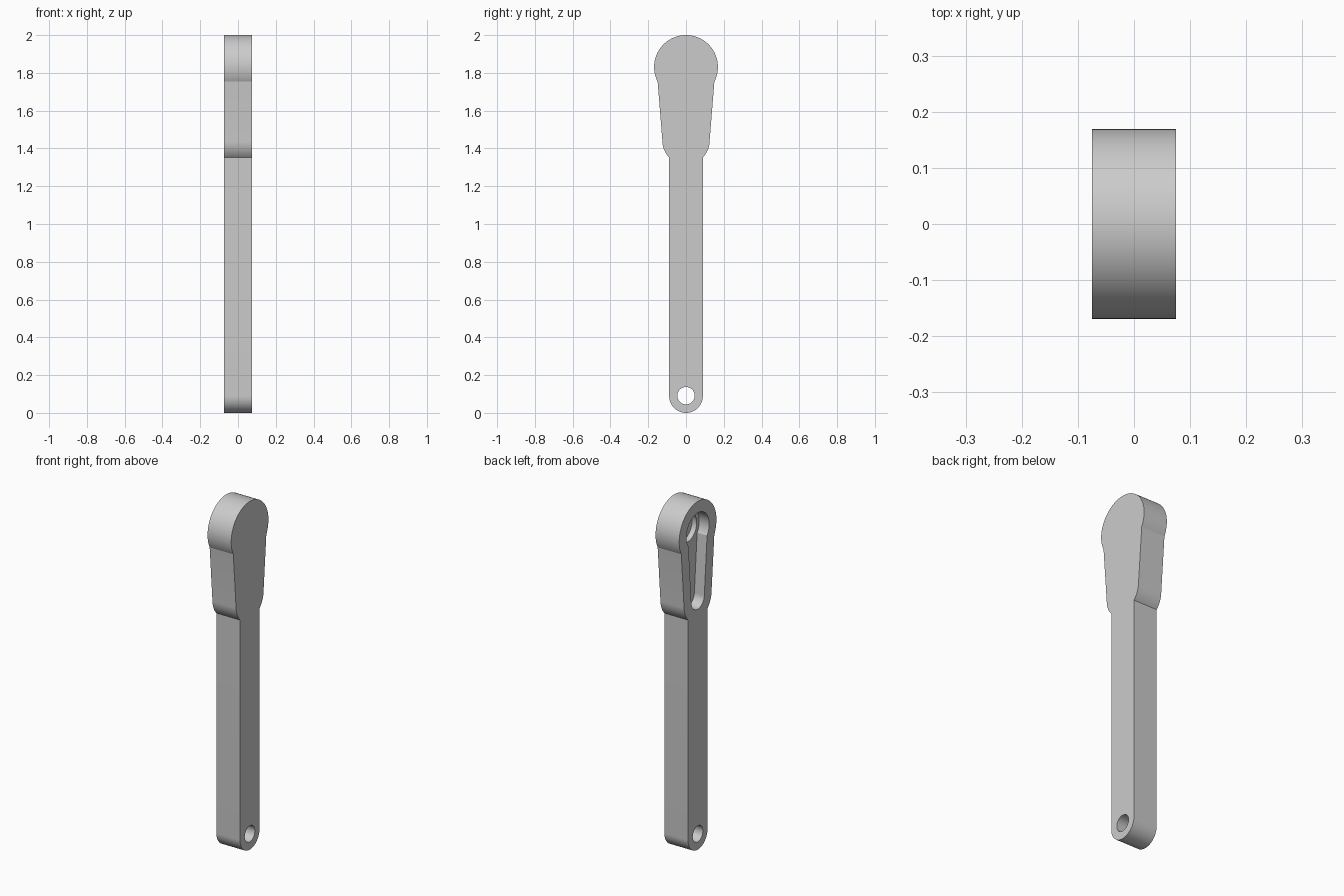
import bpy, bmesh
from math import sin, cos, acos, pi, radians

cube = bpy.data.objects.get("Cube")
if cube:
    bpy.data.objects.remove(cube, do_unlink=True)

HALF = 0.075        # half thickness along x
ARM = 0.089         # half width of the arm
HEAD_Z, HEAD_R = 1.831, 0.169
NECK_Z, NECK_R = 1.44, 0.125
FLANK = 0.15        # half width where the flank meets the round head
WALL = 0.066        # rim width around the pocket
FLOOR = -0.012      # x of the pocket floor

grey = bpy.data.materials.new("grey metal")
grey.use_nodes = True
grey.diffuse_color = (0.6, 0.6, 0.6, 1)
grey.node_tree.nodes["Principled BSDF"].inputs["Base Color"].default_value = (0.6, 0.6, 0.6, 1)


def arc(cz, r, start, end, steps=24):
    angles = [start + (end - start) * i / steps for i in range(steps + 1)]
    return [(r * cos(a), cz + r * sin(a)) for a in angles]


def mirrored(half):
    """Close a right-hand half outline that runs from top to bottom."""
    left = [(-y, z) for y, z in reversed(half) if y > 1e-5]
    return half + left


def head_half(inset, end):
    r = HEAD_R - inset
    kink = -acos((FLANK - inset) / r)
    return arc(HEAD_Z, r, pi / 2, kink, 36) + arc(NECK_Z, NECK_R - inset, 0, end, 16)


def prism(name, outline, x0, x1):
    bm = bmesh.new()
    face = bm.faces.new([bm.verts.new((x0, y, z)) for y, z in outline])
    top = bmesh.ops.extrude_face_region(bm, geom=[face])["geom"]
    moved = [v for v in top if isinstance(v, bmesh.types.BMVert)]
    bmesh.ops.translate(bm, verts=moved, vec=(x1 - x0, 0, 0))
    bmesh.ops.recalc_face_normals(bm, faces=bm.faces)
    mesh = bpy.data.meshes.new(name)
    bm.to_mesh(mesh)
    bm.free()
    mesh.materials.append(grey)
    obj = bpy.data.objects.new(name, mesh)
    bpy.context.collection.objects.link(obj)
    return obj


def disc(cz, r):
    return arc(cz, r, 0, 2 * pi, 64)[:-1]


# Lever: round head, tapered flanks, straight arm with a round end
outline = head_half(0, -acos(ARM / NECK_R)) + arc(ARM, ARM, 0, -pi / 2)
lever = prism("lever_body", mirrored(outline), -HALF, HALF)

# Pocket on one side, round socket in its floor, pin hole through the arm
cutters = [
    prism("pocket_cutter", mirrored(head_half(WALL, -pi / 2)), -HALF - 0.05, FLOOR),
    prism("socket_cutter", disc(HEAD_Z, 0.08), -HALF - 0.06, FLOOR + 0.03),
    prism("pin_hole_cutter", disc(0.091, 0.046), -HALF - 0.05, HALF + 0.05),
]

bpy.ops.object.select_all(action="DESELECT")
bpy.context.view_layer.objects.active = lever
lever.select_set(True)
for cutter in cutters:
    cutter.hide_render = True
    mod = lever.modifiers.new(cutter.name, "BOOLEAN")
    mod.operation = "DIFFERENCE"
    mod.solver = "EXACT"
    mod.object = cutter
    bpy.ops.object.modifier_apply(modifier=mod.name)
    bpy.data.objects.remove(cutter, do_unlink=True)

bpy.ops.object.shade_smooth_by_angle(angle=radians(15))
